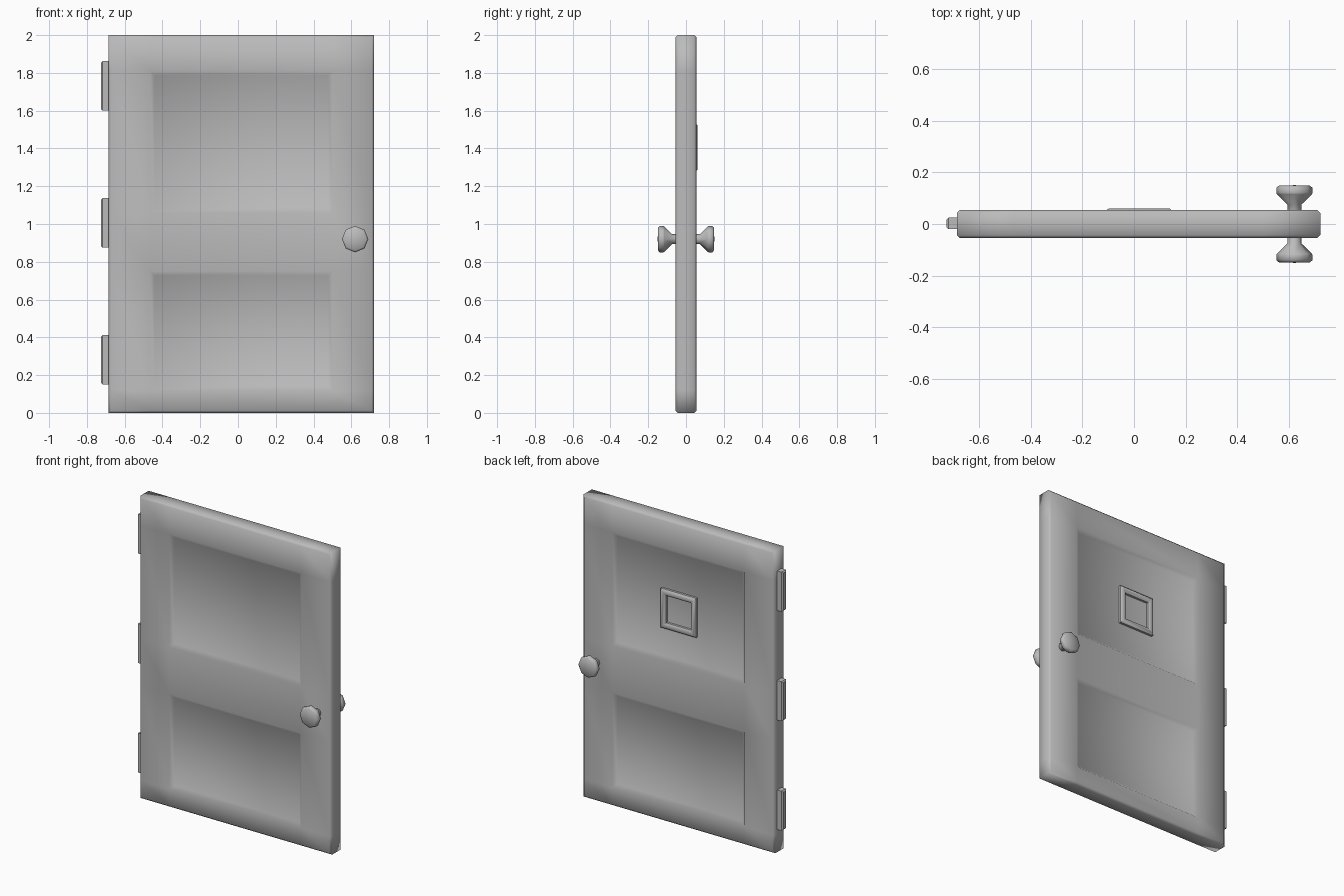
import bpy, bmesh
from math import pi, cos, sin
from mathutils import Matrix, Vector

old = bpy.data.objects.get("Cube")
if old:
    bpy.data.objects.remove(old, do_unlink=True)

# Single flat colour
grey = bpy.data.materials.new("plain_grey")
grey.use_nodes = True
colour = (0.5, 0.5, 0.5, 1)
grey.diffuse_color = colour
grey.node_tree.nodes["Principled BSDF"].inputs["Base Color"].default_value = colour


def finish(bm, name, angle=None):
    bmesh.ops.recalc_face_normals(bm, faces=bm.faces)
    mesh = bpy.data.meshes.new(name)
    bm.to_mesh(mesh)
    bm.free()
    mesh.materials.append(grey)
    obj = bpy.data.objects.new(name, mesh)
    bpy.context.collection.objects.link(obj)
    bpy.ops.object.select_all(action='DESELECT')
    obj.select_set(True)
    bpy.context.view_layer.objects.active = obj
    if angle is None:
        bpy.ops.object.shade_smooth()
    else:
        bpy.ops.object.shade_smooth_by_angle(angle=angle)
    return obj


def box(low, high):
    low, high = Vector(low), Vector(high)
    bm = bmesh.new()
    bmesh.ops.create_cube(bm, size=1, matrix=Matrix.Translation((low + high) / 2)
                          @ Matrix.Diagonal((*(high - low), 1)))
    return bm


# Door slab: chamfered front and back rims, then cut into a grid
bm = box((-0.685, -0.055, 0), (0.72, 0.055, 2))
rim = [e for e in bm.edges if abs(e.verts[0].co.y - e.verts[1].co.y) < 0.01]
bmesh.ops.bevel(bm, geom=rim, offset=0.012, segments=1, affect='EDGES')
panel_x = (-0.465, 0.5)
panel_z = ((0.12, 0.75), (1.06, 1.81))
cuts = [((x, 0, 0), (1, 0, 0)) for x in panel_x]
cuts += [((0, 0, z), (0, 0, 1)) for pair in panel_z for z in pair]
for point, normal in cuts:
    bmesh.ops.bisect_plane(bm, geom=bm.verts[:] + bm.edges[:] + bm.faces[:],
                           plane_co=point, plane_no=normal)

# Recessed panels on both sides
bm.normal_update()
panels = []
for f in bm.faces:
    c = f.calc_center_median()
    in_z = any(a < c.z < b for a, b in panel_z)
    if abs(f.normal.y) > 0.9 and panel_x[0] < c.x < panel_x[1] and in_z:
        panels.append(f)
bmesh.ops.inset_individual(bm, faces=panels, thickness=0.033, depth=-0.02)
finish(bm, "door_slab")

# Three hinges on the model's right edge
for name, z in (("lower", 0.15), ("middle", 0.875), ("upper", 1.6)):
    bm = box((-0.725, -0.02, z), (-0.68, 0.025, z + 0.262))
    outer = [e for e in bm.edges if all(v.co.x < -0.72 for v in e.verts)]
    bmesh.ops.bevel(bm, geom=outer, offset=0.008, segments=1, affect='EDGES')
    finish(bm, name + "_hinge", pi / 6)

# Octagonal knobs: radius and distance from the middle of the door
knob_profile = [(0.027, 0.03), (0.027, 0.075), (0.068, 0.115),
                (0.07, 0.12), (0.07, 0.14), (0.06, 0.148)]
for name, side in (("front_knob", -1), ("back_knob", 1)):
    bm = bmesh.new()
    rings = [[bm.verts.new((0.62 + r * cos(i * pi / 4), side * d,
                            0.92 + r * sin(i * pi / 4))) for i in range(8)]
             for r, d in knob_profile]
    for a, b in zip(rings, rings[1:]):
        for i in range(8):
            j = (i + 1) % 8
            bm.faces.new((a[i], a[j], b[j], b[i]))
    tip = bm.verts.new((0.62, side * 0.15, 0.92))
    for i in range(8):
        bm.faces.new((rings[-1][i], rings[-1][(i + 1) % 8], tip))
    bm.faces.new(rings[0])
    finish(bm, name, pi / 3)

# Small square frame on the back of the upper panel
frame_profile = [(0.13, 0.03), (0.13, 0.05), (0.118, 0.06),
                 (0.105, 0.06), (0.09, 0.05), (0.09, 0.03)]
bm = bmesh.new()
rings = [[bm.verts.new((0.02 + sx * h, y, 1.405 + sz * h))
          for sx, sz in ((-1, -1), (1, -1), (1, 1), (-1, 1))]
         for h, y in frame_profile]
for a, b in zip(rings, rings[1:] + rings[:1]):
    for i in range(4):
        j = (i + 1) % 4
        bm.faces.new((a[i], a[j], b[j], b[i]))
finish(bm, "back_frame", pi / 4)
